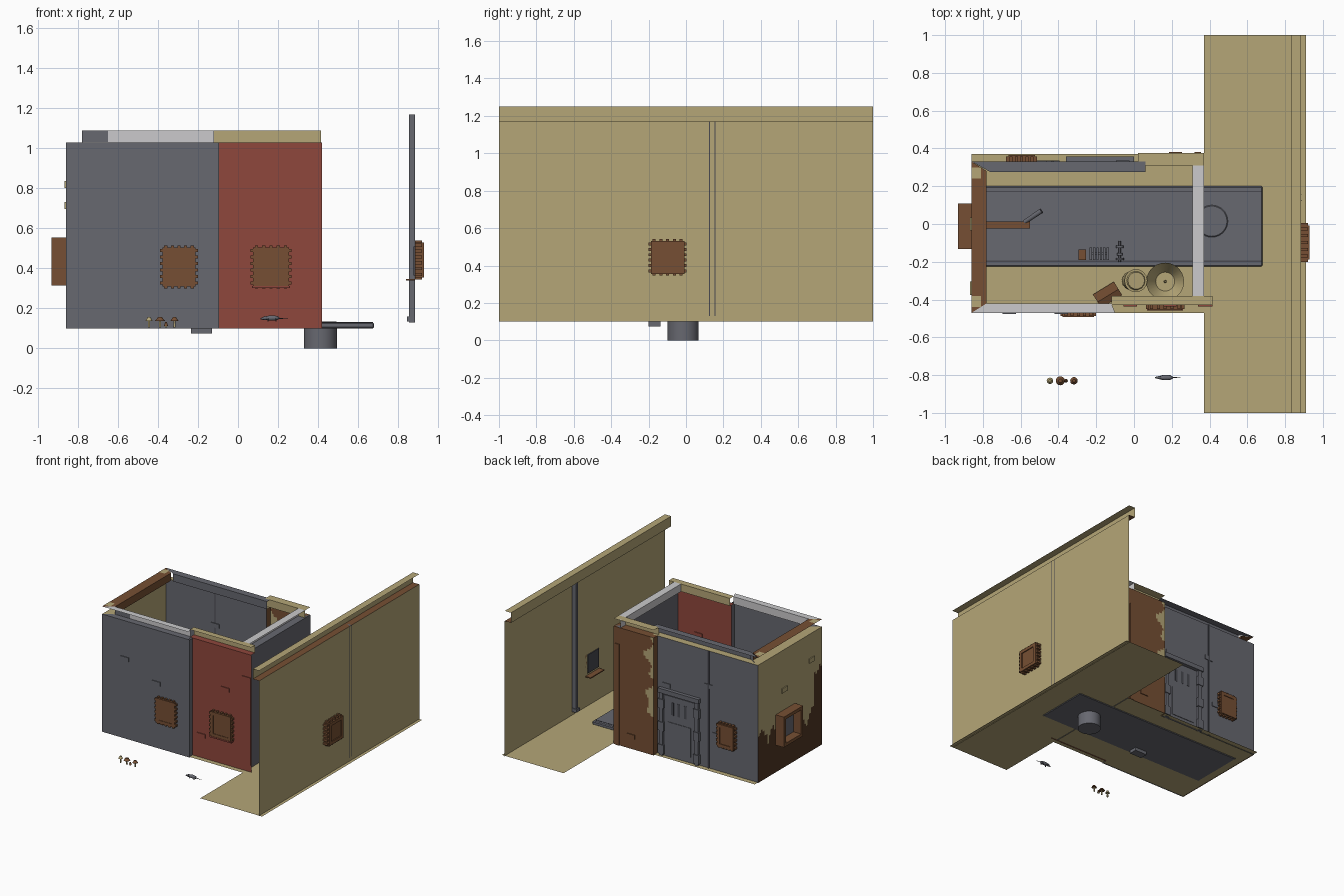
import bpy, bmesh, math, random
from mathutils import Vector, Matrix

if "Cube" in bpy.data.objects:
    bpy.data.objects.remove(bpy.data.objects["Cube"])
random.seed(3)

def lin(c):
    c /= 255
    return c / 12.92 if c < 0.04045 else ((c + 0.055) / 1.055) ** 2.4

COL = {'tan': (181, 166, 119), 'brown': (118, 79, 51), 'grey': (103, 104, 112), 'red': (143, 71, 60),
       'light_grey': (203, 202, 204), 'dark_brown': (80, 54, 36), 'dark_grey': (72, 73, 80)}
M = {}
for k, c in COL.items():
    M[k] = bpy.data.materials.new(k)
    M[k].diffuse_color = (*[lin(v) for v in c], 1)

def finish(name, bm, *mats):
    me = bpy.data.meshes.new(name)
    bm.to_mesh(me)
    bm.free()
    for m in mats:
        me.materials.append(M[m])
    ob = bpy.data.objects.new(name, me)
    bpy.context.collection.objects.link(ob)
    return ob

def sheet(name, o, u, v, mats, nu=1, nv=1, rule=None):
    """Flat sheet from corner o along u and v; rule(s, t) picks the material."""
    bm = bmesh.new()
    o, u, v = Vector(o), Vector(u), Vector(v)
    g = [[bm.verts.new(o + u * i / nu + v * j / nv) for j in range(nv + 1)] for i in range(nu + 1)]
    for i in range(nu):
        for j in range(nv):
            f = bm.faces.new((g[i][j], g[i + 1][j], g[i + 1][j + 1], g[i][j + 1]))
            if rule:
                f.material_index = rule((i + .5) / nu, (j + .5) / nv)
    return finish(name, bm, *mats)

def add_box(bm, lo, hi):
    c = [(a + b) / 2 for a, b in zip(lo, hi)]
    s = [abs(b - a) for a, b in zip(lo, hi)]
    bmesh.ops.create_cube(bm, size=1, matrix=Matrix.Translation(c) @ Matrix.Diagonal((*s, 1)))

def box(name, lo, hi, mat):
    bm = bmesh.new()
    add_box(bm, lo, hi)
    return finish(name, bm, mat)

def cyl(name, a, b, r1, r2, mat, n=16, caps=True):
    a, b = Vector(a), Vector(b)
    d = b - a
    bm = bmesh.new()
    bmesh.ops.create_cone(bm, cap_ends=caps, segments=n, radius1=r1, radius2=r2, depth=d.length,
                          matrix=Matrix.Translation((a + b) / 2) @ d.to_track_quat('Z', 'Y').to_matrix().to_4x4())
    ob = finish(name, bm, mat)
    for p in ob.data.polygons:
        p.use_smooth = len(p.vertices) == 4
    return ob

def cornice(name, p0, p1, inward, z0, z1, w, mats, m0=0, m1=0):
    """Open C-shaped top trim: cap, inner face and ledge, with mitred ends."""
    bm = bmesh.new()
    p0, p1, n = Vector((*p0, 0)), Vector((*p1, 0)), Vector((*inward, 0))
    d = (p1 - p0).normalized()
    q0, q1 = p0 + n * w + d * m0, p1 + n * w - d * m1
    Z0, Z1 = Vector((0, 0, z0)), Vector((0, 0, z1))
    for i, q in enumerate([(p0 + Z1, p1 + Z1, q1 + Z1, q0 + Z1), (q0 + Z0, q1 + Z0, q1 + Z1, q0 + Z1),
                           (p0 + Z0, p1 + Z0, q1 + Z0, q0 + Z0)]):
        bm.faces.new([bm.verts.new(v) for v in q]).material_index = i
    return finish(name, bm, *mats)

def window(name, origin, ang, w, h, depth, frame, panel, teeth=6, hollow=False):
    """Window with toothed surround; local -y points out of the wall."""
    T = Matrix.Translation(origin) @ Matrix.Rotation(ang, 4, 'Z')
    t = 0.025
    bm = bmesh.new()
    for s in (-1, 1):
        add_box(bm, (s * w / 2, -depth, -h / 2), (s * (w / 2 - t), 0, h / 2))
        add_box(bm, (-w / 2 + t, -depth, s * h / 2), (w / 2 - t, 0, s * (h / 2 - t)))
        for i in range(teeth):
            e = (i + .5) / teeth - .5
            add_box(bm, (s * w / 2, -depth * .8, e * h - .008), (s * (w / 2 + .012), 0, e * h + .008))
            if i < teeth - 1:
                e = (i + .5) / (teeth - 1) - .5
                add_box(bm, (e * w - .008, -depth * .8, s * h / 2), (e * w + .008, 0, s * (h / 2 + .01)))
    bm.transform(T)
    finish(name + '_frame', bm, frame)
    if not hollow:
        bm = bmesh.new()
        add_box(bm, (-w / 2 + t, -depth * .85, -h / 2 + t), (w / 2 - t, -.001, h / 2 - t))
        bm.transform(T)
        finish(name + '_shutter', bm, panel)

# floors, platform slab and its supports
sheet('yard_floor', (.37, -1, .105), (.54, 0, 0), (0, 2, 0), ['tan'])
sheet('room_floor', (-.86, -.47, .105), (1.23, 0, 0), (0, .84, 0), ['tan'])
slab = box('platform_slab', (-.8, -.225, .1), (.68, .2, .13), 'grey')
slab.modifiers.new('edge', 'BEVEL').width = .006
for y in (-.197, .172):
    box('slab_groove', (-.8, y - .003, .13), (.675, y + .003, .132), 'dark_grey')
cyl('support_drum', (.412, -.015, 0), (.412, -.015, .1), .083, .083, 'grey', 32)
cyl('drum_cover', (.412, .015, .13), (.412, .015, .134), .085, .08, 'grey', 32)
box('slab_block', (-.235, -.2, .075), (-.13, -.137, .1), 'grey')

# tall boundary wall with trim, post and window
sheet('boundary_wall', (.885, -1, .1), (0, 2, 0), (0, 0, 1.07), ['tan'])
cornice('boundary_trim', (.885, -1), (.885, 1), (-1, 0), 1.17, 1.25, .055, ['tan', 'tan', 'brown'])
box('boundary_post', (.855, .125, .13), (.8845, .155, 1.17), 'grey')
box('post_foot', (.845, .12, .135), (.8845, .16, .16), 'grey')
for y in (.125, .155):
    box('post_joint', (.884, y - .002, .13), (.886, y + .002, 1.17), 'dark_grey')
window('boundary_window', (.885, -.098, .443), math.pi / 2, .18, .175, .045, 'brown', 'brown', 6)
box('boundary_window_sill', (.84, -.18, .34), (.885, -.01, .348), 'brown')
box('boundary_window_inner', (.878, -.17, .365), (.8845, -.03, .51), 'dark_grey')

# room walls
def left_rule(s, t):
    edge = .33 + .05 * math.sin(s * 19) + .04 * math.sin(s * 41 + 1) + (.3 if s < .12 else 0) + (.1 if s > .85 else 0)
    return 1 if t < edge else 0

def panel_rule(s, t):
    return 1 if s < .1 + .08 * math.sin(t * 17) + .07 * math.sin(t * 39) and t > .3 else 0

H = (0, 0, .93)
sheet('front_grey_wall', (-.86, -.47, .1), (.765, 0, 0), H, ['grey'])
sheet('front_red_wall', (-.095, -.43, .1), (.515, 0, 0), H, ['red'])
sheet('front_wall_step', (-.095, -.47, .1), (0, .04, 0), H, ['grey'])
sheet('left_wall', (-.86, -.47, .1), (0, .8, 0), H, ['tan', 'dark_brown'], 40, 46, left_rule)
sheet('back_grey_wall', (-.86, .33, .1), (.88, 0, 0), H, ['grey'])
sheet('back_brown_wall', (.02, .375, .1), (.35, 0, 0), H, ['brown', 'tan'], 24, 46, panel_rule)
sheet('back_wall_step', (.02, .33, .1), (0, .045, 0), H, ['brown'])
sheet('right_wall', (.37, -.43, .1), (0, .805, 0), H, ['grey'])

# top trims of the room
cornice('front_grey_trim', (-.86, -.47), (-.1, -.47), (0, 1), 1.03, 1.09, .05, ['light_grey', 'light_grey', 'grey'], .08, .02)
sheet('front_trim_stain', (-.78, -.4205, 1.031), (.13, 0, 0), (0, 0, .058), ['grey'])
cornice('front_red_trim', (-.12, -.43), (.415, -.43), (0, 1), 1.03, 1.09, .05, ['tan', 'tan', 'red'])
cornice('left_trim', (-.86, -.47), (-.86, .33), (1, 0), 1.03, 1.09, .08, ['brown', 'brown', 'tan'], .05, .05)
cornice('back_grey_trim', (-.86, .33), (.06, .33), (0, -1), 1.03, 1.09, .055, ['grey', 'grey', 'tan'], .1, 0)
cornice('back_brown_trim', (.02, .375), (.37, .375), (0, -1), 1.03, 1.09, .065, ['tan', 'tan', 'brown'])
cornice('right_trim', (.37, -.38), (.37, .375), (-1, 0), 1.03, 1.09, .06, ['light_grey', 'light_grey', 'grey'])
for y, s in ((-.47, 1), (.33, -1)):
    sheet('corner_patch', (-.86, y + s * .03, 1.0915), (.05, 0, 0), (0, s * .06, 0), ['tan'])

# room windows
window('front_window', (-.295, -.47, .408), 0, .165, .195, .022, 'brown', 'brown')
window('red_wall_window', (.165, -.43, .408), 0, .18, .195, .025, 'brown', 'brown')
box('red_window_sill', (.07, -.458, .302), (.26, -.43, .312), 'red')
window('back_window', (-.595, .33, .405), math.pi, .14, .18, .035, 'brown', 'brown')
window('left_window', (-.86, -.012, .435), -math.pi / 2, .24, .24, .072, 'brown', 'grey', 0, True)
box('left_window_pane', (-.865, -.105, .34), (-.858, .08, .53), 'grey')

# back door: surround, leaf and slots
for x in (-.35, -.04):
    box('door_jamb', (x, .33, .1), (x + .03, .35, .6), 'grey')
    for z in (.12, .3, .48):
        box('door_jamb_block', (x - .01, .33, z), (x + .04, .355, z + .07), 'grey')
box('door_lintel', (-.36, .33, .6), (0, .358, .635), 'grey')
box('door_leaf', (-.31, .33, .1), (-.05, .337, .585), 'grey')
for x in (-.24, -.185, -.13):
    box('door_slot', (x, .336, .44), (x + .022, .339, .54), 'dark_grey')
box('door_lower_panel', (-.28, .336, .15), (-.08, .341, .38), 'grey')
box('back_pipe', (-.436, .33, .1), (-.426, .337, 1.03), 'dark_grey')

# loose bricks standing out of the walls
for x, y, z, m in ((-.66, -.47, .73, 'grey'), (-.385, -.47, .61, 'grey'), (.19, -.43, .7, 'red'), (-.02, -.43, .28, 'red'),
                   (-.06, .33, .66, 'grey'), (-.43, .33, .75, 'grey'), (-.5, .33, .38, 'grey'), (.22, .375, .2, 'brown')):
    box('raised_brick', (x - .035, y - .006, z - .017), (x + .035, y + .006, z + .017), m)
for y, z in ((-.34, .82), (0, .715)):
    box('raised_brick', (-.867, y - .035, z - .018), (-.855, y + .035, z + .018), 'tan')
box('red_wall_pilaster', (.34, -.436, .16), (.415, -.43, .85), 'red')
box('brown_wall_strip', (.32, .375, .1), (.355, .381, .9), 'brown')

# items lying in the room
box('lever_beam', (-.85, -.025, .14), (-.55, .012, .18), 'brown')
cyl('lever_handle', (-.58, .01, .17), (-.49, .07, .2), .012, .014, 'grey', 10)
box('small_crate', (-.295, -.19, .13), (-.255, -.135, .18), 'brown')
for i in range(6):
    box('radiator_fin', (-.235 + i * .018, -.19, .13), (-.223 + i * .018, -.125, .19), 'grey')
box('radiator_bar', (-.235, -.165, .15), (-.133, -.15, .17), 'grey')
cyl('valve_stem', (-.075, -.2, .15), (-.075, -.09, .15), .006, .006, 'grey', 8)
for y, r in ((-.185, .022), (-.16, .016), (-.12, .02)):
    cyl('valve_collar', (-.075, y - .006, .15), (-.075, y + .006, .15), r, r, 'grey', 10)
cyl('bowl', (.165, -.305, .14), (.165, -.305, .22), .05, .1, 'tan', 28, False)
cyl('bowl_base', (.165, -.305, .11), (.165, -.305, .141), .055, .05, 'tan', 28)
cyl('bowl_pin', (.165, -.305, .14), (.165, -.305, .2), .008, .005, 'tan', 8)
cyl('barrel', (-.015, -.3, .12), (.01, -.3, .24), .05, .062, 'tan', 14)
cyl('barrel_lid', (.01, -.3, .24), (.012, -.3, .25), .05, .045, 'tan', 14)
board = box('leaning_board', (-.065, -.02, -.06), (.065, .02, .06), 'brown')
board.location, board.rotation_euler = (-.14, -.375, .17), (.4, 0, .55)

# mushrooms in front
for x, r, z, m in ((-.445, .017, .15, 'tan'), (-.39, .024, .15, 'brown'), (-.318, .02, .15, 'brown'), (-.36, .01, .125, 'brown')):
    cyl('mushroom_stem', (x, -.83, .105), (x, -.83, z - .008), .006, .005, 'tan', 8)
    cyl('mushroom_cap', (x, -.83, z - .012), (x, -.83, z + .006), r, r * .4, m, 12)

# small animal in front
bm = bmesh.new()
bmesh.ops.create_uvsphere(bm, u_segments=14, v_segments=8, radius=1,
                          matrix=Matrix.Translation((.17, -.813, .152)) @ Matrix.Diagonal((.038, .014, .013, 1)))
finish('animal_body', bm, 'grey')
cyl('animal_head', (.14, -.813, .152), (.112, -.813, .147), .011, .003, 'grey', 10)
cyl('animal_tail', (.2, -.813, .15), (.25, -.813, .147), .003, .001, 'dark_grey', 6)
for x in (.15, .19):
    for y in (-.823, -.803):
        cyl('animal_leg', (x, y, .135), (x, y, .15), .003, .004, 'dark_grey', 6)

for m in bpy.data.materials:
    if m.users and not m.is_grease_pencil:
        m.use_nodes = True
        m.node_tree.nodes["Principled BSDF"].inputs["Base Color"].default_value = m.diffuse_color
